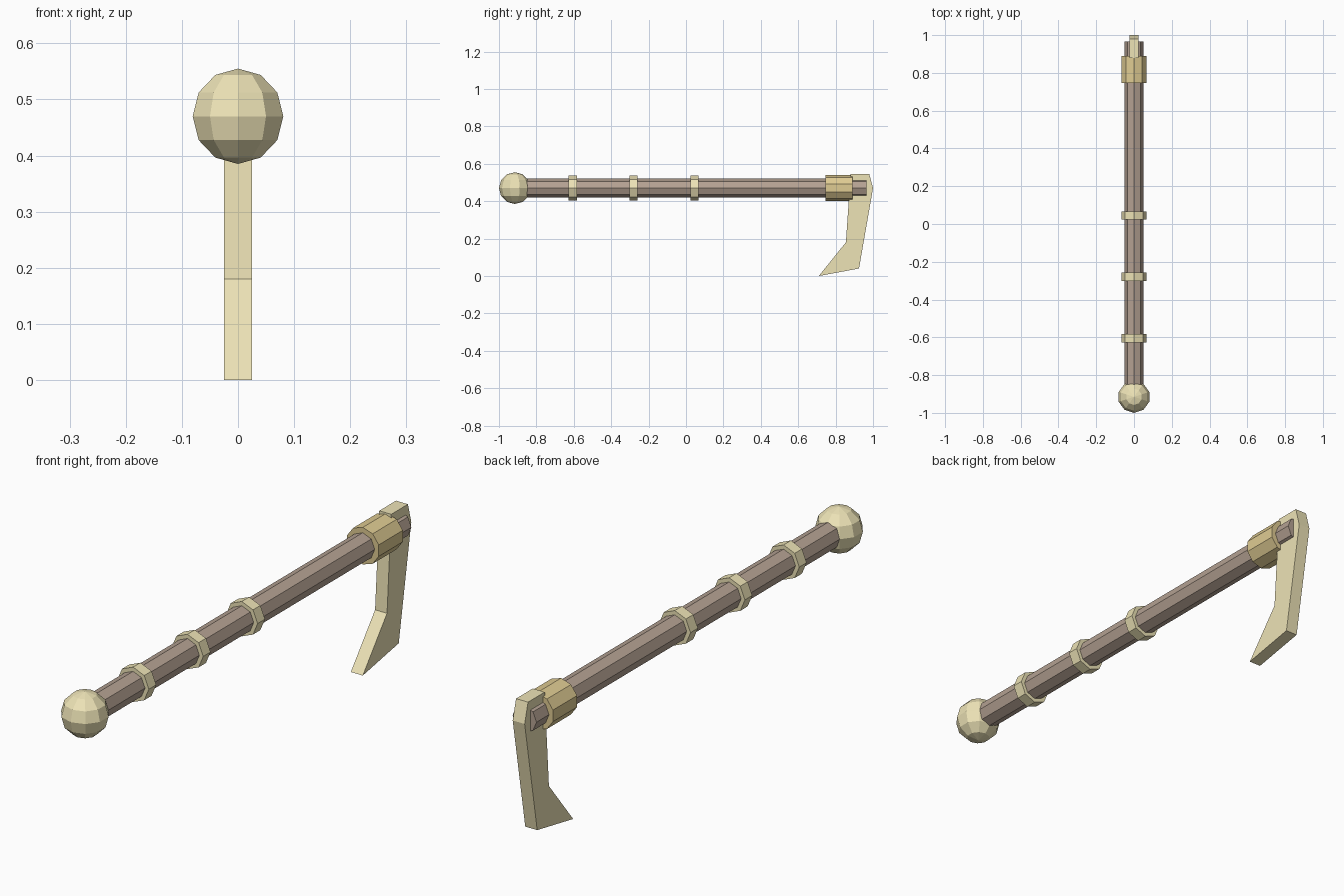
import bpy, bmesh, math
from mathutils import Matrix

if "Cube" in bpy.data.objects:
    bpy.data.objects.remove(bpy.data.objects["Cube"])

AXIS_Z = 0.47


def material(name, rgb):
    m = bpy.data.materials.new(name)
    m.diffuse_color = (*rgb, 1)
    m.use_nodes = True
    m.node_tree.nodes["Principled BSDF"].inputs["Base Color"].default_value = m.diffuse_color
    return m


wood = material("wood", (0.46, 0.36, 0.29))
pale_gold = material("pale_gold", (0.85, 0.77, 0.47))
dark_gold = material("dark_gold", (0.74, 0.60, 0.29))


def add_object(name, bm, mat):
    bmesh.ops.recalc_face_normals(bm, faces=bm.faces)
    me = bpy.data.meshes.new(name)
    bm.to_mesh(me)
    bm.free()
    me.materials.append(mat)
    ob = bpy.data.objects.new(name, me)
    bpy.context.collection.objects.link(ob)
    return ob


def rod(name, y0, y1, r, sides, mat):
    """Faceted cylinder along y with a corner pointing straight up."""
    bm = bmesh.new()
    ring = []
    for i in range(sides):
        a = 2 * math.pi * i / sides
        ring.append(bm.verts.new((r * math.sin(a), y0, AXIS_Z + r * math.cos(a))))
    face = bm.faces.new(ring)
    out = bmesh.ops.extrude_face_region(bm, geom=[face])
    moved = [g for g in out["geom"] if isinstance(g, bmesh.types.BMVert)]
    bmesh.ops.translate(bm, verts=moved, vec=(0, y1 - y0, 0))
    if not any(len(f.verts) == sides and f.calc_center_median().y < y0 + 1e-5 for f in bm.faces):
        bm.faces.new(ring)
    return add_object(name, bm, mat)


# Wooden shaft, grip rings and head collar
rod("shaft", -0.90, 0.965, 0.05, 8, wood)
for i, y in enumerate((-0.605, -0.28, 0.045)):
    rod(f"grip_ring_{i + 1}", y - 0.022, y + 0.022, 0.066, 8, pale_gold)
rod("collar", 0.746, 0.89, 0.07, 10, dark_gold)

# Ball pommel: low-poly sphere with upright poles, corners facing front and back
bm = bmesh.new()
prof = [bm.verts.new((0, 0.085 * math.sin(math.pi * k / 6), 0.085 * math.cos(math.pi * k / 6)))
        for k in range(7)]
edges = [bm.edges.new(p) for p in zip(prof, prof[1:])]
bmesh.ops.spin(bm, geom=prof + edges, cent=(0, 0, 0), axis=(0, 0, 1),
               angle=2 * math.pi, steps=10, use_merge=True)
bmesh.ops.remove_doubles(bm, verts=bm.verts, dist=1e-4)
bmesh.ops.transform(bm, verts=bm.verts, matrix=Matrix.Translation((0, -0.915, AXIS_Z)))
add_object("pommel", bm, pale_gold)

# Hooked blade: side profile (y, z) given thickness
profile = [(0.88, 0.545), (0.98, 0.545), (1.0, 0.47), (0.925, 0.04), (0.71, 0.0), (0.855, 0.18)]
half = 0.025
bm = bmesh.new()
left = [bm.verts.new((-half, y, z)) for y, z in profile]
right = [bm.verts.new((half, y, z)) for y, z in profile]
bm.faces.new(left)
bm.faces.new(right)
n = len(profile)
for i in range(n):
    j = (i + 1) % n
    bm.faces.new((left[i], left[j], right[j], right[i]))
add_object("blade", bm, pale_gold)
